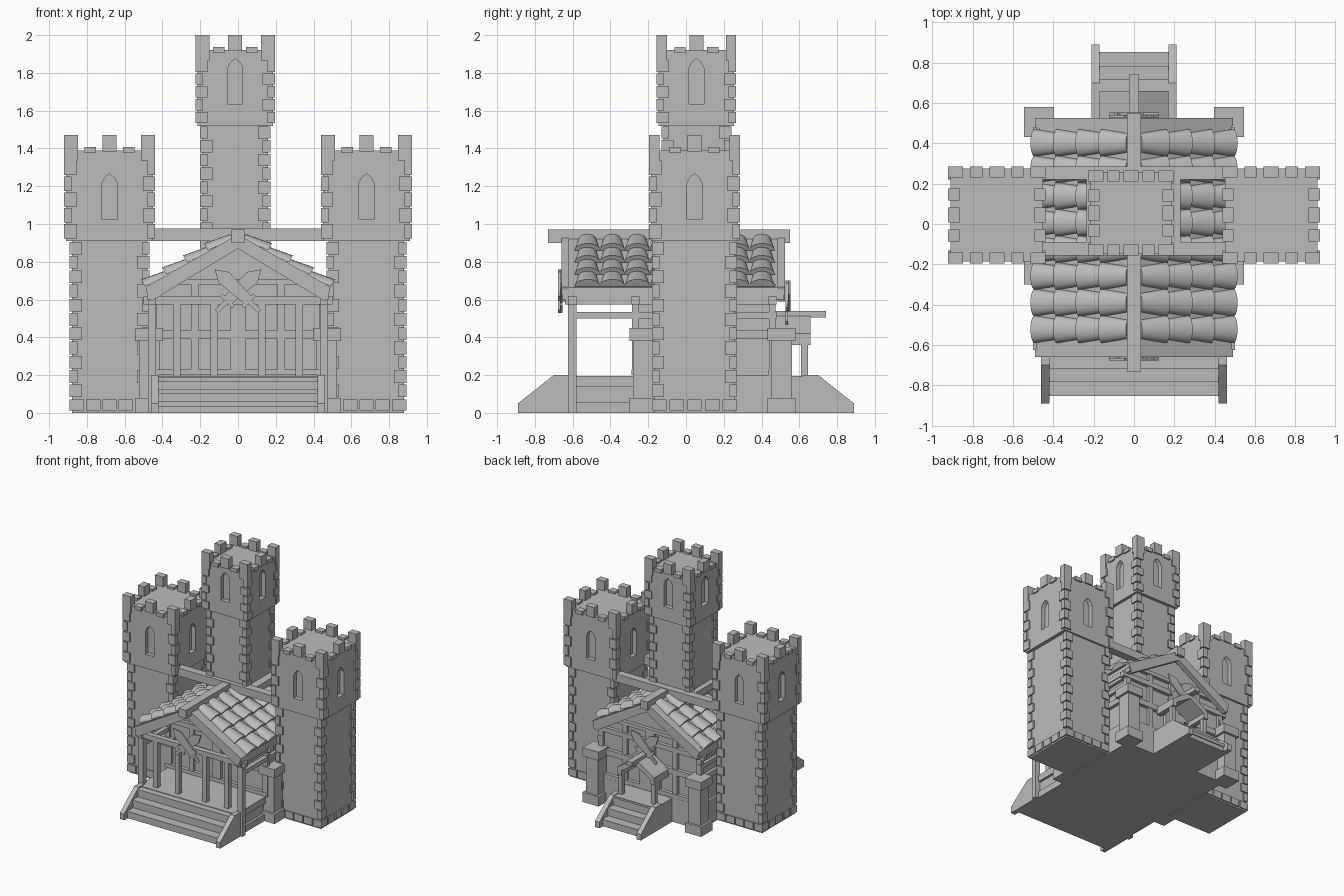
import bpy, bmesh, math
from mathutils import Vector, Matrix

if "Cube" in bpy.data.objects:
    bpy.data.objects.remove(bpy.data.objects["Cube"])

stone = bpy.data.materials.new("warm_grey_stone")
stone.diffuse_color = (0.5, 0.5, 0.5, 1)
stone.use_nodes = True
stone.node_tree.nodes["Principled BSDF"].inputs["Base Color"].default_value = stone.diffuse_color


class Part:
    """Collects boxes and extruded profiles into one named object."""
    def __init__(self, name):
        self.name, self.bm = name, bmesh.new()

    def box(self, x0, x1, y0, y1, z0, z1):
        m = Matrix.Translation(((x0 + x1) / 2, (y0 + y1) / 2, (z0 + z1) / 2)) @ \
            Matrix.Diagonal((x1 - x0, y1 - y0, z1 - z0, 1))
        bmesh.ops.create_cube(self.bm, size=1, matrix=m)

    def loft(self, a, b):
        va, vb = [[self.bm.verts.new(p) for p in ring] for ring in (a, b)]
        n = len(va)
        self.bm.faces.new(va)
        self.bm.faces.new(vb[::-1])
        for i in range(n):
            self.bm.faces.new((va[i], vb[i], vb[(i + 1) % n], va[(i + 1) % n]))

    def prism_y(self, pts, y0, y1):      # profile in x, z
        self.loft([(x, y0, z) for x, z in pts], [(x, y1, z) for x, z in pts])

    def prism_x(self, pts, x0, x1):      # profile in y, z
        self.loft([(x0, y, z) for y, z in pts], [(x1, y, z) for y, z in pts])

    def done(self, smooth=False):
        bmesh.ops.recalc_face_normals(self.bm, faces=self.bm.faces)
        me = bpy.data.meshes.new(self.name)
        self.bm.to_mesh(me)
        self.bm.free()
        me.materials.append(stone)
        ob = bpy.data.objects.new(self.name, me)
        bpy.context.collection.objects.link(ob)
        if smooth:
            bpy.context.view_layer.objects.active = ob
            ob.select_set(True)
            bpy.ops.object.shade_smooth_by_angle(angle=math.radians(40))
            ob.select_set(False)
        return ob


def quoins(p, cx, cy, hx, hy, z0, z1, n):
    """Alternating long and short corner stones."""
    h, e = (z1 - z0) / n, 0.011
    for i in range(n):
        for sx in (-1, 1):
            for sy in (-1, 1):
                lx, ly = (0.065, 0.04) if (i + (sx * sy > 0)) % 2 else (0.04, 0.065)
                x, y = cx + sx * (hx + e), cy + sy * (hy + e)
                p.box(*sorted((x, x - sx * lx)), *sorted((y, y - sy * ly)),
                      z0 + i * h + 0.004, z0 + (i + 1) * h - 0.004)


def tower(name, cx, cy, lo, hi, zb, zm, zt):
    (lx, ly), (hx, hy) = lo, hi
    # shaft with corner stones
    p = Part(name + "_shaft")
    p.box(cx - lx, cx + lx, cy - ly, cy + ly, zb, zm)
    p.done()
    q = Part(name + "_corner_stones")
    quoins(q, cx, cy, lx, ly, max(zb, 0.08), zm, round((zm - max(zb, 0.08)) / 0.075))
    quoins(q, cx, cy, hx, hy, zm + 0.01, zt - 0.13, 5)
    if zb < 0.1:                          # bottom course of stones
        for i in range(5):
            for s in (-1, 1):
                u = -1 + 2 * i / 4
                x, y = cx + u * (lx - 0.028), cy + s * ly
                p0, p1 = x - 0.038, x + 0.038
                q.box(p0, p1, y - 0.011, y + 0.011, 0.012, 0.07)
                x, y = cx + s * lx, cy + u * (ly - 0.028)
                q.box(x - 0.011, x + 0.011, y - 0.038, y + 0.038, 0.012, 0.07)
    q.done()
    # wider head with recessed pointed windows
    p = Part(name + "_head")
    p.box(cx - hx, cx + hx, cy - hy, cy + hy, zm, zt - 0.08)
    head = p.done()
    c = Part(name + "_window_cutter")
    b = zm + 0.115
    arch = [(-.04, b), (.04, b), (.04, b + .19), (.025, b + .22), (0, b + .24),
            (-.025, b + .22), (-.04, b + .19)]
    for s in (-1, 1):
        y, x = cy + s * hy, cx + s * hx
        c.prism_y([(cx + u, z) for u, z in arch], y - 0.035, y + 0.035)
        c.prism_x([(cy + u, z) for u, z in arch], x - 0.035, x + 0.035)
    cut = c.done()
    cut.hide_render = True
    cut.hide_set(True)
    mod = head.modifiers.new("windows", 'BOOLEAN')
    mod.object, mod.solver = cut, 'EXACT'
    # battlements: tall merlons with low coping between
    m = Part(name + "_battlements")
    e, t = 0.011, 0.055
    for i in range(5):
        u = -1 + i / 2
        z0, z1, w = ((zt - 0.135, zt, 0.037), (zt - 0.095, zt - 0.063, 0.03))[i % 2]
        if i == 2:
            z0 = zt - 0.085
        for s in (-1, 1):
            x, y = cx + u * (hx + e - 0.037), cy + s * (hy + e)
            m.box(x - w, x + w, *sorted((y, y - s * t)), z0, z1)
            if i not in (0, 4):
                x, y = cx + s * (hx + e), cy + u * (hy + e - 0.037)
                m.box(*sorted((x, x - s * t)), y - w, y + w, z0, z1)
    m.done()


for side, label in ((-1, "left"), (1, "right")):
    tower(label + "_tower", side * 0.68, 0.045, (0.2, 0.215), (0.23, 0.23), 0, 0.91, 1.47)
tower("middle_tower", -0.015, 0.055, (0.175, 0.175), (0.2, 0.2), 0.65, 1.52, 2.0)

# frame of beams joining the towers
p = Part("tower_beams")
for y0, y1 in ((-0.155, -0.09), (0.22, 0.285)):
    p.box(-0.47, 0.47, y0, y1, 0.91, 0.975)
for x0, x1 in ((-0.235, -0.17), (0.165, 0.23)):
    p.box(x0, x1, -0.12, 0.25, 0.915, 0.97)
p.done()

# floor and hall
p = Part("foundation")
p.box(-0.43, 0.43, -0.66, -0.2, 0, 0.195)
p.box(-0.47, 0.47, -0.28, 0.48, 0, 0.2)
p.box(-0.21, 0.21, 0.46, 0.7, 0, 0.195)
for z in (0.0, 0.14):
    p.box(-0.45, 0.45, -0.665, -0.25, z, z + 0.055)
p.done()
p = Part("hall_walls")
p.prism_y([(-.45, .2), (.45, .2), (.45, .66), (0, .915), (-.45, .66)], -0.26, 0.45)
p.done()

# timber framing on the end and side walls
p = Part("wall_timbers")
for y0, y1 in ((-0.285, -0.25), (0.44, 0.475)):
    for x in (-0.45, -0.23, -0.02, 0.02, 0.23, 0.45):
        p.box(x - 0.02, x + 0.02, y0, y1, 0.2, 0.68)
    for z0, z1, w in ((.2, .23, .47), (.39, .435, .5), (.575, .615, .5), (.68, .71, .38)):
        p.box(-w, w, y0 - 0.004, y1 + 0.004, z0, z1)
for s in (-1, 1):
    for z0, z1 in ((.39, .435), (.5, .535), (.575, .615)):
        p.box(*sorted((s * 0.44, s * 0.475)), -0.28, 0.48, z0, z1)
p.done()

# stone buttresses at the hall corners
p = Part("buttresses")
for s in (-1, 1):
    for y in (-0.225, 0.505):
        for r, z0, z1 in ((.074, 0, .08), (.055, .08, .38), (.074, .38, .45)):
            p.box(s * 0.47 - r, s * 0.47 + r, y - r, y + r, z0, z1)
p.done()

# porch posts and rails
p = Part("porch_frame")
for s in (-1, 1):
    for x in (0.125, 0.325):
        p.box(s * x - .02, s * x + .02, -0.62, -0.58, 0.19, 0.6)
    p.box(s * .455 - .022, s * .455 + .022, -0.625, -0.58, 0, 0.62)
    p.box(s * .455 - .018, s * .455 + .018, -0.6, -0.25, 0.5, 0.535)
    p.box(s * .455 - .02, s * .455 + .02, -0.64, -0.25, 0.575, 0.62)
p.box(-0.5, 0.5, -0.625, -0.58, 0.575, 0.615)
p.done()

# front and back stairs with sloped cheeks
for name, s, w in (("front", -1, 0.42), ("back", 1, 0.17)):
    p = Part(name + "_stairs")
    for i, y in enumerate((0.845, 0.775, 0.71)):
        p.box(-w, w, *sorted((s * y, s * 0.6)), 0, 0.06 + i * 0.065)
        p.box(-w, w, *sorted((s * (y + .008), s * 0.62)), 0.035 + i * 0.065, 0.06 + i * 0.065)
    for k in (-1, 1):
        p.prism_x([(s * .89, 0), (s * .89, .05), (s * .70, .2), (s * .62, .2), (s * .62, 0)],
                  k * w, k * (w + 0.04))
    p.done()

# main roof deck, gable boards, eaves and ridge
SL = 0.57
def chevron(z, t, w, lean=0.0):
    return [(0, z), (w, z - SL * w), (w - lean, z - SL * w - t), (0, z - t),
            (-w + lean, z - SL * w - t), (-w, z - SL * w)]
p = Part("roof_deck")
p.prism_y(chevron(0.94, 0.03, 0.485), -0.655, 0.52)
p.done()
p = Part("gable_boards")
for y in (-0.66, 0.485):
    p.prism_y(chevron(0.945, 0.075, 0.49, 0.03), y, y + 0.04)
for s in (-1, 1):
    p.box(*sorted((s * .455, s * .482)), -0.655, 0.52, 0.6, 0.66)
p.done()
p = Part("ridge_beam")
p.box(-0.034, 0.034, -0.73, 0.55, 0.9, 0.97)
p.done()

# tapered barrel tiles laid in overlapping courses
p = Part("roof_tiles")
a = math.atan(SL)
for s in (-1, 1):
    d, n = Vector((s * math.cos(a), 0, -math.sin(a))), Vector((s * math.sin(a), 0, math.cos(a)))
    for row in range(8):
        for k in range(4):
            start = Vector((0, -0.522 + row * 0.132, 0.935)) + d * (0.03 + k * 0.128)
            rings = []
            for dist, r, h, lift in ((0, .046, .03, 0), (.145, .068, .042, .014)):
                rings.append([start + d * dist + n * (lift + h * math.sin(t))
                              + Vector((0, r * math.cos(t), 0))
                              for t in (math.pi * j / 10 for j in range(11))])
            p.loft(*rings)
p.done(smooth=True)

# small canopy over the back door
p = Part("back_canopy")
p.prism_y([(0, .53), (.17, .42), (.17, .375), (0, .48), (-.17, .375), (-.17, .42)], 0.47, 0.66)
p.box(-0.025, 0.025, 0.46, 0.74, 0.505, 0.54)
for s in (-1, 1):
    p.box(s * .15 - .017, s * .15 + .017, 0.61, 0.645, 0.19, 0.4)
    p.box(s * .15 - .02, s * .15 + .02, 0.47, 0.66, 0.36, 0.4)
p.done()
p = Part("back_door")
p.box(-0.09, 0.09, 0.45, 0.482, 0.2, 0.42)
p.done()

# crossed broad blades hung on each gable
blade = [(-.012, -.16), (.012, -.16), (.012, -.09), (.045, -.09), (.045, -.07), (.028, -.07),
         (.045, .1), (.01, .165), (-.035, .1), (-.028, -.07), (-.045, -.07), (-.045, -.09),
         (-.012, -.09)]
for name, y, z in (("front", -0.665, 0.65), ("back", 0.54, 0.59)):
    p = Part(name + "_crossed_blades")
    for s in (-1, 1):
        c = math.sqrt(0.5)
        p.prism_y([(s * c * (u + v), z + c * (v - u)) for u, v in blade],
                  y + s * 0.006 - 0.006, y + s * 0.006 + 0.006)
    p.done()
